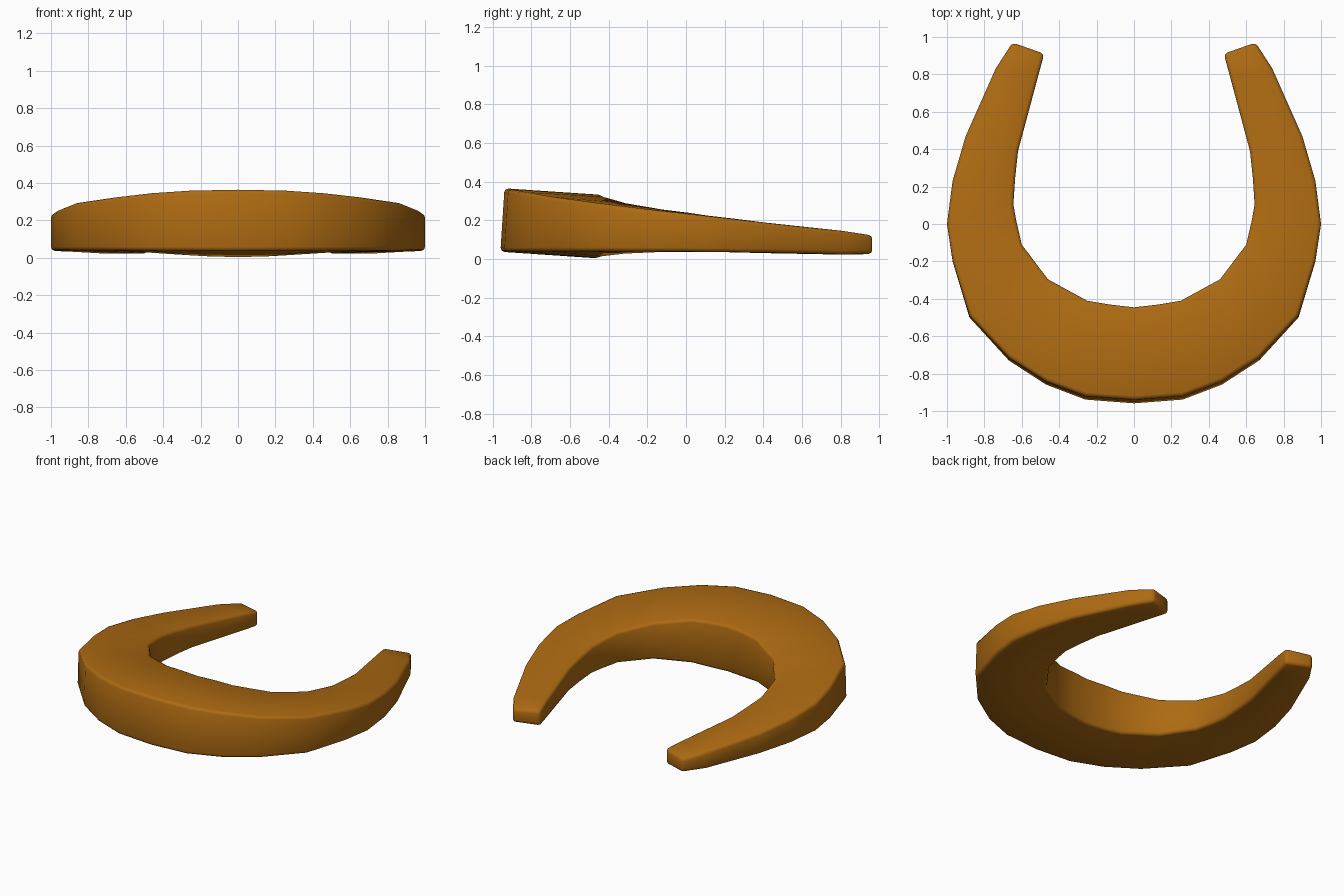
import bpy, bmesh, math

if "Cube" in bpy.data.objects:
    bpy.data.objects.remove(bpy.data.objects["Cube"])

# Half outline stations: outer x, y, top z, bottom z, then inner x, y, top z, bottom z
STATIONS = [
    (0.00, -0.96, .365, .037, 0.00, -.445, .332, .003),
    (0.26, -0.94, .360, .038, 0.13, -.430, .330, .005),
    (0.47, -0.86, .346, .039, 0.25, -.410, .320, .012),
    (0.67, -0.73, .323, .040, 0.46, -.295, .286, .027),
    (0.88, -0.50, .293, .040, 0.60, -.110, .255, .036),
    (0.97, -0.20, .256, .039, .630, 0.020, .238, .036),
    (1.00, 0.00, .235, .038, .645, 0.105, .226, .036),
    (0.97, 0.23, .208, .035, .635, 0.250, .208, .034),
    (0.90, 0.47, .180, .032, 0.62, 0.390, .190, .030),
    (0.74, 0.83, .142, .023, 0.51, 0.800, .146, .022),
    (0.65, 0.97, .120, .027, 0.48, 0.910, .130, .022),
]


def section(bm, s, side):
    ox, oy, ot, ob, ix, iy, it, ib = s
    lean = 0.022 * max(0, -oy)          # front wall leans back towards the top
    pts = [(ox, oy, ob), (ox, oy + lean, ot), (ix, iy, it), (ix, iy - lean / 2, ib)]
    return [bm.verts.new((side * x, y, z)) for x, y, z in pts]


# Horseshoe body: sweep of four-sided sections from one tip to the other
bm = bmesh.new()
rings = [section(bm, s, -1) for s in reversed(STATIONS[1:])]
rings += [section(bm, s, 1) for s in STATIONS]
for a, b in zip(rings, rings[1:]):
    for i in range(4):
        j = (i + 1) % 4
        bm.faces.new((a[i], a[j], b[j], b[i]))
bm.faces.new(rings[0])
bm.faces.new(rings[-1])
bmesh.ops.recalc_face_normals(bm, faces=bm.faces)

# Soften the long rims and the tip edges
rims = [e for e in bm.edges if e.calc_face_angle(0) > math.radians(50)]
bmesh.ops.bevel(bm, geom=rims, offset=0.02, offset_type='OFFSET', segments=2,
                profile=0.5, affect='EDGES', clamp_overlap=True)
mesh = bpy.data.meshes.new("horseshoe")
bm.to_mesh(mesh)
bm.free()

shoe = bpy.data.objects.new("horseshoe", mesh)
bpy.context.collection.objects.link(shoe)
bronze = bpy.data.materials.new("bronze")
bronze.diffuse_color = (0.42, 0.145, 0.006, 1)
bronze.use_nodes = True
bronze.node_tree.nodes["Principled BSDF"].inputs["Base Color"].default_value = bronze.diffuse_color
mesh.materials.append(bronze)

bpy.context.view_layer.objects.active = shoe
shoe.select_set(True)
bpy.ops.object.shade_smooth_by_angle(angle=math.radians(50))
